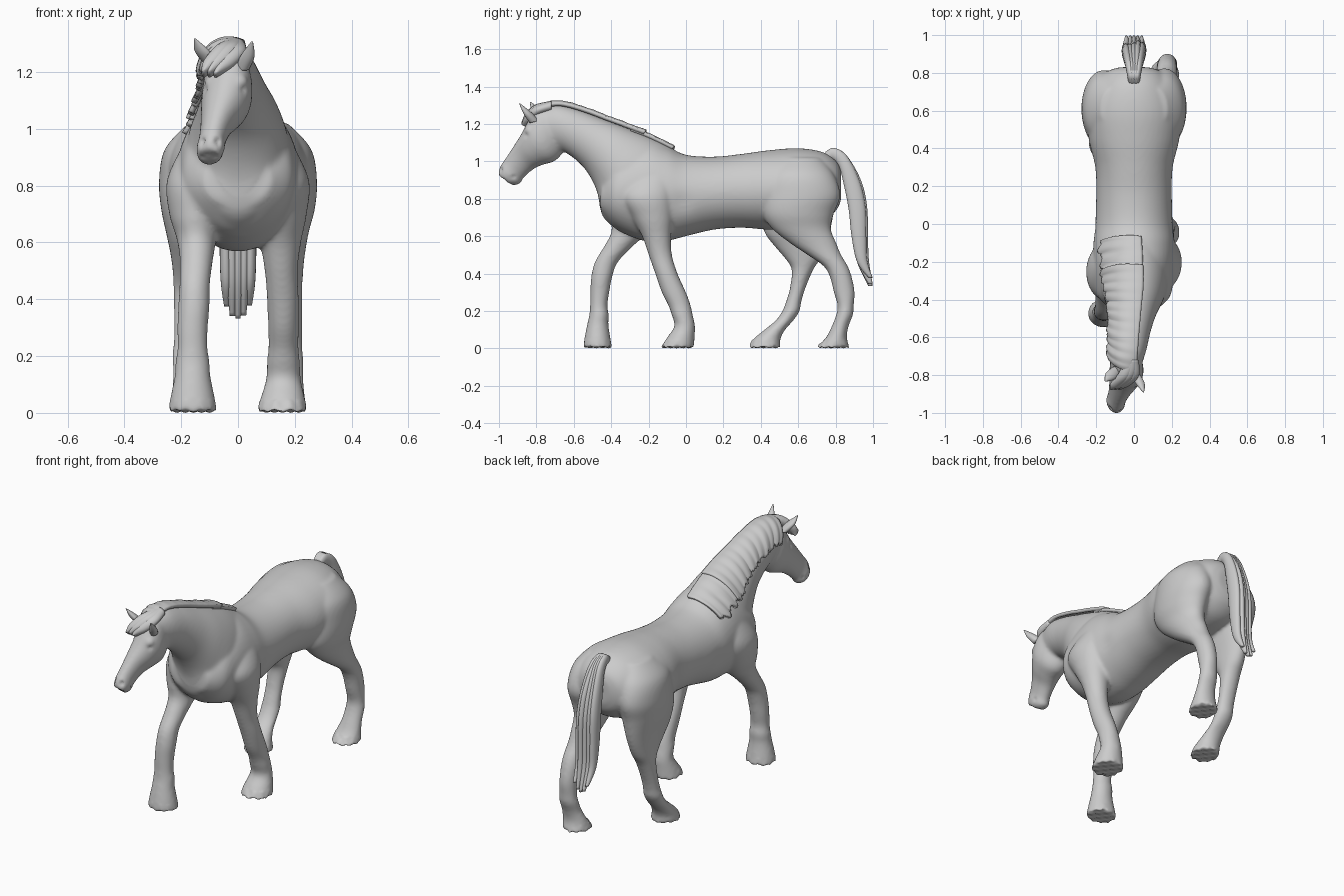
import bpy, bmesh, math, random
from mathutils import Vector
random.seed(4)


def spline(rows, steps):
    """Catmull-Rom interpolation of whole rows of numbers."""
    out, n = [], len(rows)
    for i in range(n - 1):
        p = [rows[max(0, min(n - 1, i + k))] for k in (-1, 0, 1, 2)]
        for s in range(steps):
            t = s / steps
            out.append([0.5 * (2 * b + (c - a) * t + (2 * a - 5 * b + 4 * c - d) * t * t
                               + (3 * b - a - 3 * c + d) * t ** 3) for a, b, c, d in zip(*p)])
    return out + [list(rows[-1])]


def section_point(row, a, yaw=0.0):
    """Row = y,z of one edge, y,z of the opposite edge, x centre, half width."""
    y1, z1, y2, z2, x, w = row
    c = Vector((x, (y1 + y2) / 2, (z1 + z2) / 2))
    return (c + Vector((0, y1 - y2, z1 - z2)) * 0.5 * math.cos(a)
            + Vector((math.cos(yaw), math.sin(yaw), 0)) * w * math.sin(a))


def add_loft(bm, rows, yaw=0.0, steps=6, sides=48):
    rings = [[bm.verts.new(section_point(r, 2 * math.pi * k / sides, yaw)) for k in range(sides)]
             for r in spline(rows, steps)]
    for r, q in zip(rings, rings[1:]):
        for k in range(sides):
            j = (k + 1) % sides
            bm.faces.new((r[k], r[j], q[j], q[k]))
    bm.faces.new(rings[0])
    bm.faces.new(rings[-1])


def finish(bm, name):
    bmesh.ops.recalc_face_normals(bm, faces=bm.faces)
    for f in bm.faces:
        f.smooth = True
    me = bpy.data.meshes.new(name)
    bm.to_mesh(me)
    bm.free()
    ob = bpy.data.objects.new(name, me)
    bpy.context.collection.objects.link(ob)
    return ob


def leg(rows):
    """Horizontal slices: z, front y, back y, x centre, half width."""
    return [(y0, z, y1, z, x, w) for z, y0, y1, x, w in rows]


# Torso: top z, bottom z, half width at each y
torso = [(y, t, y, b, 0, w) for y, t, b, w in [
    (.83, .95, .80, .075), (.805, 1.0, .74, .145), (.73, 1.05, .68, .205), (.6, 1.07, .65, .25),
    (.45, 1.06, .635, .24), (.3, 1.04, .645, .205), (.15, 1.025, .635, .2), (0, 1.035, .6, .207),
    (-.1, 1.08, .575, .215), (-.2, 1.11, .57, .215), (-.3, 1.08, .6, .208),
    (-.39, 1.01, .65, .187), (-.45, .91, .73, .115)]]

# Neck, crest edge to throat edge
neck = [(-.07, 1.07, -.35, .62, 0, .185), (-.19, 1.13, -.44, .70, 0, .183),
        (-.32, 1.18, -.467, .82, 0, .156), (-.44, 1.225, -.52, .93, -.008, .125),
        (-.56, 1.27, -.58, 1.0, -.018, .106), (-.68, 1.30, -.65, 1.05, -.028, .094),
        (-.77, 1.285, -.69, 1.06, -.035, .08)]

# Head, nose edge to jaw edge
head = [(-.71, 1.285, -.65, 1.13, -.03, .06), (-.80, 1.275, -.655, 1.06, -.035, .085),
        (-.845, 1.21, -.70, 1.003, -.04, .091), (-.88, 1.145, -.77, .98, -.055, .078),
        (-.925, 1.075, -.82, .955, -.075, .059), (-.965, 1.015, -.87, .91, -.09, .049),
        (-.995, .97, -.89, .878, -.098, .051), (-1.003, .93, -.93, .873, -.102, .04)]

front_left = leg([(.95, -.30, -.13, -.13, .06), (.82, -.39, -.10, -.15, .10), (.7, -.40, -.15, -.152, .09),
                  (.62, -.40, -.20, -.146, .072), (.55, -.435, -.28, -.146, .06), (.46, -.488, -.365, -.152, .054),
                  (.38, -.507, -.395, -.155, .055), (.3, -.512, -.41, -.16, .054), (.23, -.513, -.42, -.16, .053),
                  (.18, -.517, -.413, -.16, .06), (.13, -.528, -.415, -.16, .063),
                  (.06, -.542, -.405, -.16, .077), (.008, -.55, -.395, -.16, .086)])
front_right = leg([(.95, -.26, -.06, .13, .06), (.82, -.35, -.06, .15, .10), (.7, -.29, -.07, .152, .09),
                   (.6, -.235, -.08, .15, .072), (.5, -.20, -.075, .152, .058), (.4, -.165, -.045, .158, .056),
                   (.3, -.13, 0, .16, .054), (.23, -.095, .025, .16, .053), (.18, -.077, .036, .16, .058),
                   (.12, -.062, .048, .16, .061), (.06, -.10, .046, .158, .076), (.008, -.135, .044, .155, .089)])
hind_right = leg([(1.02, .5, .72, .105, .07), (.93, .43, .79, .147, .11), (.82, .41, .825, .16, .118),
                  (.72, .41, .79, .165, .106), (.64, .46, .775, .165, .085), (.56, .56, .805, .166, .07),
                  (.5, .65, .83, .168, .062), (.44, .735, .865, .172, .055), (.38, .77, .887, .174, .053),
                  (.3, .79, .902, .176, .05), (.23, .81, .897, .177, .05), (.18, .803, .893, .176, .054),
                  (.12, .78, .87, .173, .057), (.06, .75, .86, .166, .07), (.008, .70, .875, .16, .08)])
hind_left = leg([(1.02, .5, .72, -.105, .07), (.93, .43, .785, -.147, .11), (.82, .41, .815, -.16, .118),
                 (.72, .40, .79, -.165, .106), (.62, .42, .77, -.165, .085), (.55, .47, .75, -.166, .07),
                 (.48, .53, .72, -.168, .06), (.42, .565, .68, -.172, .055), (.32, .555, .638, -.176, .05),
                 (.25, .535, .617, -.177, .05), (.2, .515, .607, -.177, .054), (.15, .48, .575, -.175, .054),
                 (.1, .42, .53, -.171, .06), (.05, .36, .505, -.165, .07), (.008, .335, .505, -.16, .08)])

# Merge all body volumes into one smooth skin
bm = bmesh.new()
for rows in (torso, neck, front_left, front_right, hind_right, hind_left):
    add_loft(bm, rows)
add_loft(bm, head, -.26)
raw = finish(bm, "body_volumes")
m = raw.modifiers.new("merge", 'REMESH')
m.mode, m.voxel_size, m.use_smooth_shade = 'VOXEL', .0095, True
m = raw.modifiers.new("relax", 'SMOOTH')
m.factor, m.iterations = .5, 10
dg = bpy.context.evaluated_depsgraph_get()
skin = bpy.data.meshes.new_from_object(raw.evaluated_get(dg))
skin.name = "horse_body"
bpy.data.objects.remove(raw)
body = bpy.data.objects.new("horse_body", skin)
bpy.context.collection.objects.link(body)

# Sculpted details: centre, radius, push along the normal
side = Vector((.966, -.26, 0))
dents = []
for s in (-1, 1):
    muzzle, brow = Vector((-.1, -.985, .955)), Vector((-.05, -.835, 1.17))
    dents += [(muzzle + side * s * .03, .018, -.013),  # nostril
              (brow + side * s * .073, .03, .010), (brow + side * s * .07 - Vector((0, 0, .03)), .02, -.006),
              (Vector((s * .2, -.02, .78)), .08, -.008), (Vector((s * .08, -.45, .78)), .1, .010)]
    dents += [(Vector((-.1, -.985 + k * .025, .902 + k * .005)) + side * s * (.015 + .01 * k), .014, -.007)
              for k in range(4)]  # mouth line
for v in skin.vertices:
    move = 0
    for c, r, d in dents:
        q = (v.co - c).length / r
        if q < 1.6:
            move += d * math.exp(-2 * q * q)
    if move:
        v.co += v.normal * move
    if v.co.z < .045:  # ragged feathered hooves
        v.co.z += .005 * math.sin(v.co.x * 110) * math.sin(v.co.y * 95)
low = min(v.co.z for v in skin.vertices)
for v in skin.vertices:
    if v.co.z < .04:
        v.co.z = max(0, v.co.z - low * (1 - v.co.z / .04))
for p in skin.polygons:
    p.use_smooth = True
skin.update()
bpy.context.view_layer.update()

# Mane: two overlapping locks draped over the crest and the left of the neck
fine = spline(neck, 16)
across = 18


def mane_sheet(bm, first, last, lift):
    grid = []
    for i in range(first, last):
        t = i / (len(fine) - 1)
        reach = 1.0 + .42 * t + random.uniform(-.1, .1)
        right = .2 + .25 * t
        line = []
        for j in range(across + 1):
            u = j / across
            p = section_point(fine[i], right - u * (reach + right))
            p.y += .035 * u * u
            ok, loc, nor, _ = body.closest_point_on_mesh(p)
            ripple = (.0025 * math.sin(i * .9 + u * 2) + .0025 * math.sin(i * .37 + u)) * min(1, u * 1.6)
            line.append(bm.verts.new(loc + nor * (lift + ripple)))
        grid.append(line)
    for a, b in zip(grid, grid[1:]):
        for j in range(across):
            bm.faces.new((a[j], a[j + 1], b[j + 1], b[j]))


bm = bmesh.new()
mane_sheet(bm, 0, 30, .008)
mane_sheet(bm, 20, len(fine), .018)
bmesh.ops.smooth_vert(bm, verts=bm.verts, factor=.3, use_axis_x=True, use_axis_y=True, use_axis_z=True)
mane = finish(bm, "mane")
m = mane.modifiers.new("thickness", 'SOLIDIFY')
m.thickness, m.offset = .02, 0

# Forelock sweeping across the forehead
bm = bmesh.new()
for dx, dz in ((0, 0), (.022, -.008), (-.02, .002)):
    add_loft(bm, [(-.72, 1.322, -.72, 1.27, -.01, .035), (-.81, 1.300 + dz, -.785, 1.25, -.03 + dx, .036),
                  (-.86, 1.25 + dz, -.83, 1.21, -.07 + dx, .034),
                  (-.88, 1.205 + dz, -.85, 1.18, -.10 + dx, .008)], sides=16)
finish(bm, "forelock")

# Ears
bm = bmesh.new()
add_loft(bm, [(-.80, 1.225, -.755, 1.235, -.095, .026), (-.825, 1.268, -.785, 1.278, -.125, .028),
              (-.835, 1.318, -.828, 1.318, -.152, .003)], -.26, sides=16)
add_loft(bm, [(-.835, 1.205, -.785, 1.215, .015, .026), (-.865, 1.25, -.825, 1.26, .033, .026),
              (-.892, 1.308, -.885, 1.308, .05, .003)], -.26, sides=16)
finish(bm, "ears")

# Tail: fan of overlapping strands with uneven tips
bm = bmesh.new()
for k in range(-2, 3):
    d = random.uniform(-.010, .010)
    tip = .34 + .015 * abs(k) + random.uniform(-.015, .015)
    add_loft(bm, [(.745, 1.05, .755, .99, k * .007, .016), (.79, 1.072, .785, 1.01, k * .009, .018),
                  (.86, 1.03, .82, .965, k * .013, .021), (.925 + d, .90, .845, .87, k * .018, .022),
                  (.958 + d, .76, .87, .74, k * .021, .023), (.963 + d, .60, .885, .60, k * .022, .021),
                  (.968 + d, .47, .915, .46, k * .021, .019), (.998, tip, .975, tip, k * .02, .009)], sides=16)
finish(bm, "tail")
